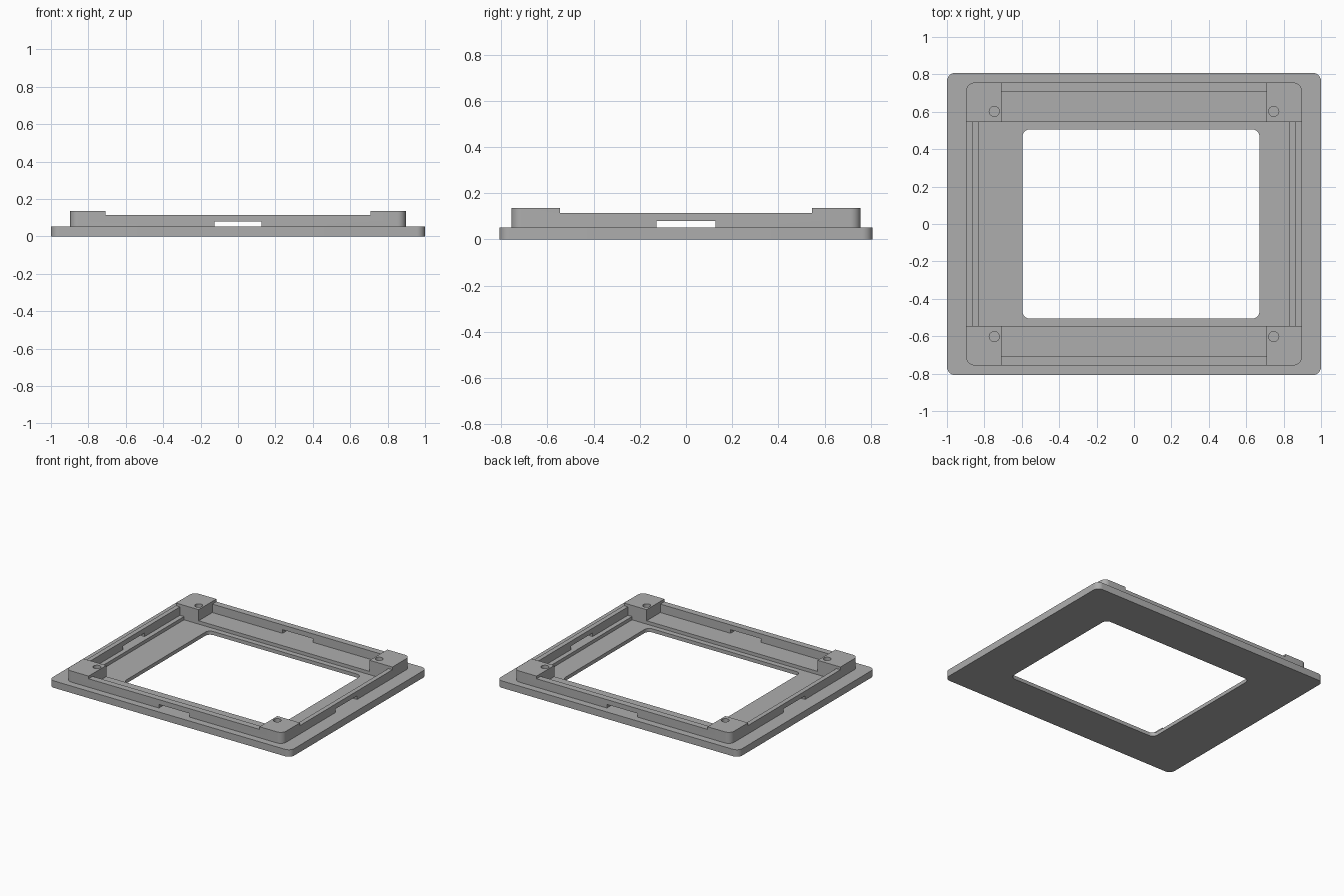
import bpy
import bmesh
from math import cos, sin, pi, radians

if "Cube" in bpy.data.objects:
    bpy.data.objects.remove(bpy.data.objects["Cube"], do_unlink=True)

# Single grey plastic
GREY = (0.42, 0.42, 0.42, 1)
grey = bpy.data.materials.new("grey_plastic")
grey.use_nodes = True
grey.diffuse_color = GREY
grey.node_tree.nodes["Principled BSDF"].inputs["Base Color"].default_value = GREY

# Main heights
PLATE_TOP, POCKET, WALL_TOP, BLOCK_TOP = 0.052, 0.027, 0.115, 0.135
SLOT_TOP, ABOVE = 0.079, 0.3
# Half sizes of the interior: corner block edges and wall inner faces
BLOCK_X, BLOCK_Y = 0.708, 0.546
INNER_X, INNER_Y = 0.863, 0.708


def prism(name, outline, z0, z1):
    """Extrude a closed outline from z0 to z1."""
    bm = bmesh.new()
    face = bm.faces.new([bm.verts.new((x, y, z0)) for x, y in outline])
    top = bmesh.ops.extrude_face_region(bm, geom=[face])["geom"]
    verts = [v for v in top if isinstance(v, bmesh.types.BMVert)]
    bmesh.ops.translate(bm, verts=verts, vec=(0, 0, z1 - z0))
    bmesh.ops.recalc_face_normals(bm, faces=bm.faces)
    mesh = bpy.data.meshes.new(name)
    bm.to_mesh(mesh)
    bm.free()
    mesh.materials.append(grey)
    obj = bpy.data.objects.new(name, mesh)
    bpy.context.collection.objects.link(obj)
    return obj


def rounded(name, hx, hy, radius, z0, z1, cx=0, steps=8):
    """Box with rounded vertical edges."""
    outline = []
    for i, (sx, sy) in enumerate([(1, 1), (-1, 1), (-1, -1), (1, -1)]):
        for k in range(steps + 1):
            a = (i + k / steps) * pi / 2
            outline.append((cx + sx * (hx - radius) + radius * cos(a),
                            sy * (hy - radius) + radius * sin(a)))
    return prism(name, outline, z0, z1)


def box(hx, hy, z0, z1):
    return prism("cutter", [(-hx, -hy), (hx, -hy), (hx, hy), (-hx, hy)], z0, z1)


def hole(x, y, radius, z0, z1, n=32):
    ring = [(x + radius * cos(2 * pi * i / n), y + radius * sin(2 * pi * i / n))
            for i in range(n)]
    return prism("cutter", ring, z0, z1)


def cut(obj, cutters):
    """Subtract each cutter, bake the result and drop the cutters."""
    for c in cutters:
        c.hide_render = True
        mod = obj.modifiers.new("cut", "BOOLEAN")
        mod.operation, mod.solver, mod.object = "DIFFERENCE", "EXACT", c
    graph = bpy.context.evaluated_depsgraph_get()
    mesh = bpy.data.meshes.new_from_object(obj.evaluated_get(graph))
    obj.modifiers.clear()
    obj.data = mesh
    for c in cutters:
        bpy.data.objects.remove(c, do_unlink=True)


# Base plate with a shallow pocket and an off-centre window
base = rounded("base_plate", 1, 0.808, 0.045, 0, PLATE_TOP)
cut(base, [
    box(0.829, BLOCK_Y, POCKET, ABOVE),
    rounded("cutter", 0.634, 0.506, 0.04, -0.1, ABOVE, cx=0.037),
])

# Raised rim: four tall corner blocks joined by lower thin walls
rim = rounded("raised_rim", 0.897, 0.756, 0.045, PLATE_TOP, BLOCK_TOP)
cut(rim, [
    box(INNER_X, BLOCK_Y, -0.1, ABOVE),
    box(BLOCK_X, INNER_Y, -0.1, ABOVE),
    box(BLOCK_X, 1, WALL_TOP, ABOVE),
    box(1, BLOCK_Y, WALL_TOP, ABOVE),
    # Slots under the middle of each wall
    box(0.126, 1, -0.1, SLOT_TOP),
    box(1, 0.128, -0.1, SLOT_TOP),
    # Blind screw holes in the corner blocks
    *[hole(sx * 0.747, sy * 0.602, 0.027, 0.06, ABOVE)
      for sx in (-1, 1) for sy in (-1, 1)],
])

for obj in (base, rim):
    bpy.ops.object.select_all(action="DESELECT")
    obj.select_set(True)
    bpy.context.view_layer.objects.active = obj
    bpy.ops.object.shade_smooth_by_angle(angle=radians(30))
